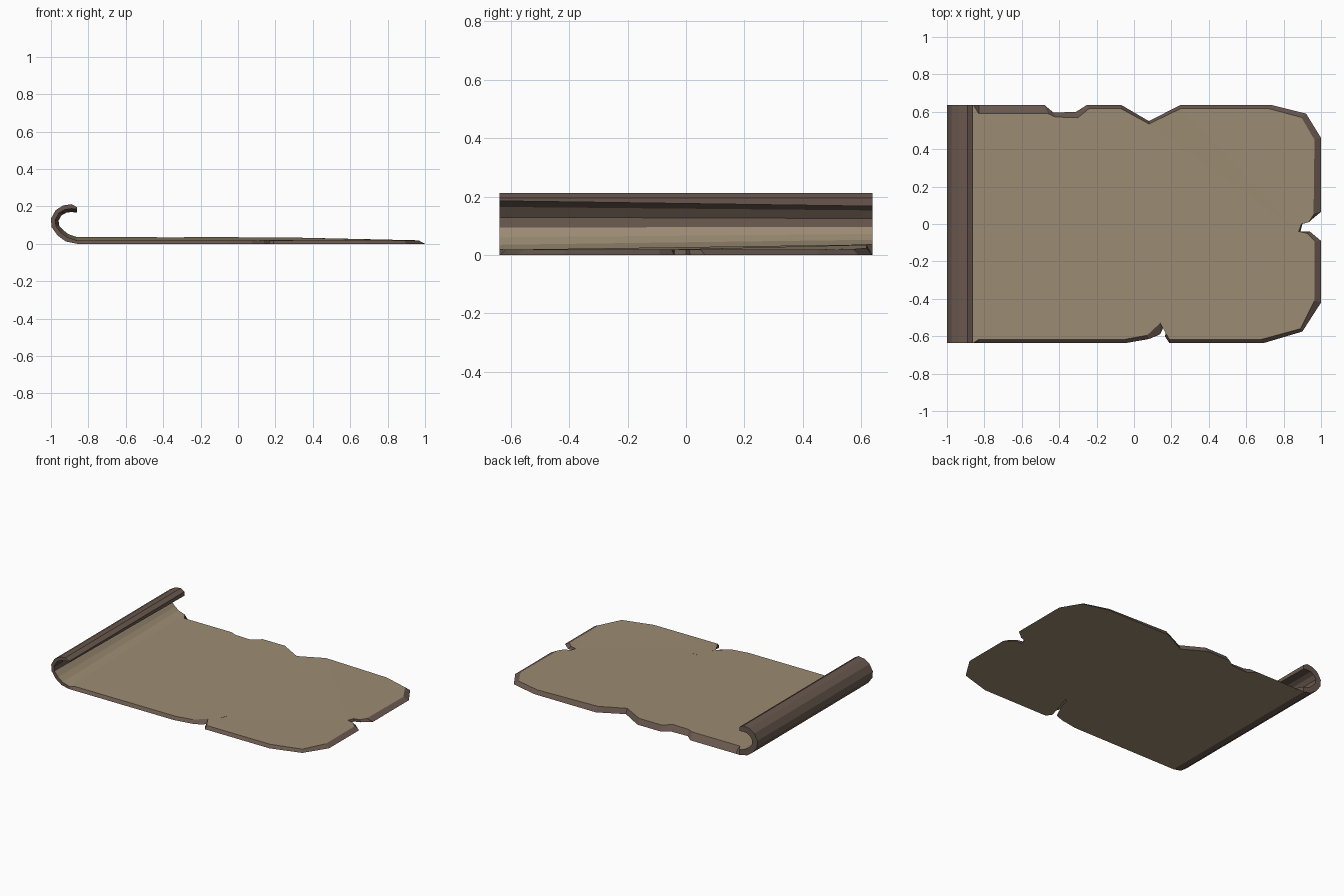
import bpy, bmesh
from mathutils import Vector

if "Cube" in bpy.data.objects:
    bpy.data.objects.remove(bpy.data.objects["Cube"])

W = 0.6375  # half width


def material(name, color):
    m = bpy.data.materials.new(name)
    m.diffuse_color = (*color, 1)
    m.use_nodes = True
    m.node_tree.nodes["Principled BSDF"].inputs["Base Color"].default_value = m.diffuse_color
    return m


tan = material("paper_tan", (0.33, 0.26, 0.17))
brown = material("edge_brown", (0.14, 0.097, 0.076))


def finish(bm, name):
    bmesh.ops.recalc_face_normals(bm, faces=bm.faces)
    me = bpy.data.meshes.new(name)
    bm.to_mesh(me)
    bm.free()
    me.materials.append(tan)
    me.materials.append(brown)
    ob = bpy.data.objects.new(name, me)
    bpy.context.collection.objects.link(ob)
    return ob


def top_z(x, y):
    # the sheet is thicker towards the back and thins out to the right
    return 0.018 + 0.018 * (y + W) / (2 * W) * min(1, (1 - x) / 0.8)


# Torn sheet: lower outline and the inset upper outline, point for point
lower = [(-.86, -W), (-.83, -W), (-.05, -W), (.08, -.615), (.14, -.59), (.19, -.48),
         (.205, -.42), (.225, -.40), (.165, -.60), (.19, -W), (.69, -W), (.90, -.575),
         (1, -.42), (1, -.09), (.94, -.04), (.89, -.04), (.90, 0), (.94, .015),
         (1, .065), (1, .46), (.92, .59), (.73, W), (.25, W), (.08, .55), (-.07, W),
         (-.25, W), (-.31, .60), (-.43, .595), (-.48, W), (-.83, W), (-.86, W)]
upper = [(-.86, -W), (-.83, -.617), (-.05, -.617), (.07, -.595), (.14, -.53), (.165, -.48),
         (.19, -.40), (.225, -.40), (.17, -.585), (.19, -.617), (.68, -.617), (.89, -.56),
         (.965, -.41), (.965, -.09), (.925, -.05), (.88, -.04), (.895, 0), (.935, .01),
         (.96, .05), (.965, .45), (.895, .57), (.72, .617), (.25, .617), (.08, .535), (-.07, .617),
         (-.24, .617), (-.30, .568), (-.42, .572), (-.46, .59), (-.83, .59), (-.86, W)]

bm = bmesh.new()
lo = [bm.verts.new((x, y, 0)) for x, y in lower]
hi = [bm.verts.new((x, y, top_z(x, y))) for x, y in upper]
bottom = bm.faces.new(lo[::-1])
top = bm.faces.new(hi)
n = len(lo)
for i in range(n - 1):
    j = i + 1
    f = bm.faces.new((lo[i], lo[j], hi[j], hi[i]))
    f.material_index = 1
bmesh.ops.triangulate(bm, faces=[bottom, top])
finish(bm, "torn_sheet")

# Curled end: outer profile lofted front to back, with a thicker back end
outer = [(-.86, 0), (-.92, .012), (-.965, .045), (-.997, .09), (-1, .135),
         (-.975, .18), (-.935, .205), (-.89, .212), (-.86, .195)]
centre = Vector((-.89, .107))


def section(y):
    t = top_z(-.86, y)
    inner = [Vector((-.86, t))]
    for p in outer[1:-1]:
        p = Vector(p)
        inner.append(p + (centre - p).normalized() * (t + 0.006))
    inner.append(Vector((-.86, .203 - t)))
    return [[bm.verts.new((p[0], y, p[1])) for p in row] for row in (outer, inner)]


bm = bmesh.new()
fo, fi = section(-W)
bo, bi = section(W)
for i in range(len(outer) - 1):
    j = i + 1
    quads = [(fo[i], fo[j], bo[j], bo[i]), (fi[i], fi[j], bi[j], bi[i]),
             (fo[i], fo[j], fi[j], fi[i]), (bo[i], bo[j], bi[j], bi[i])]
    for k, q in enumerate(quads):
        f = bm.faces.new(q)
        f.material_index = 0 if k == 1 and i < 3 else 1
lip = bm.faces.new((fo[-1], bo[-1], bi[-1], fi[-1]))
lip.material_index = 1
finish(bm, "curled_end")
